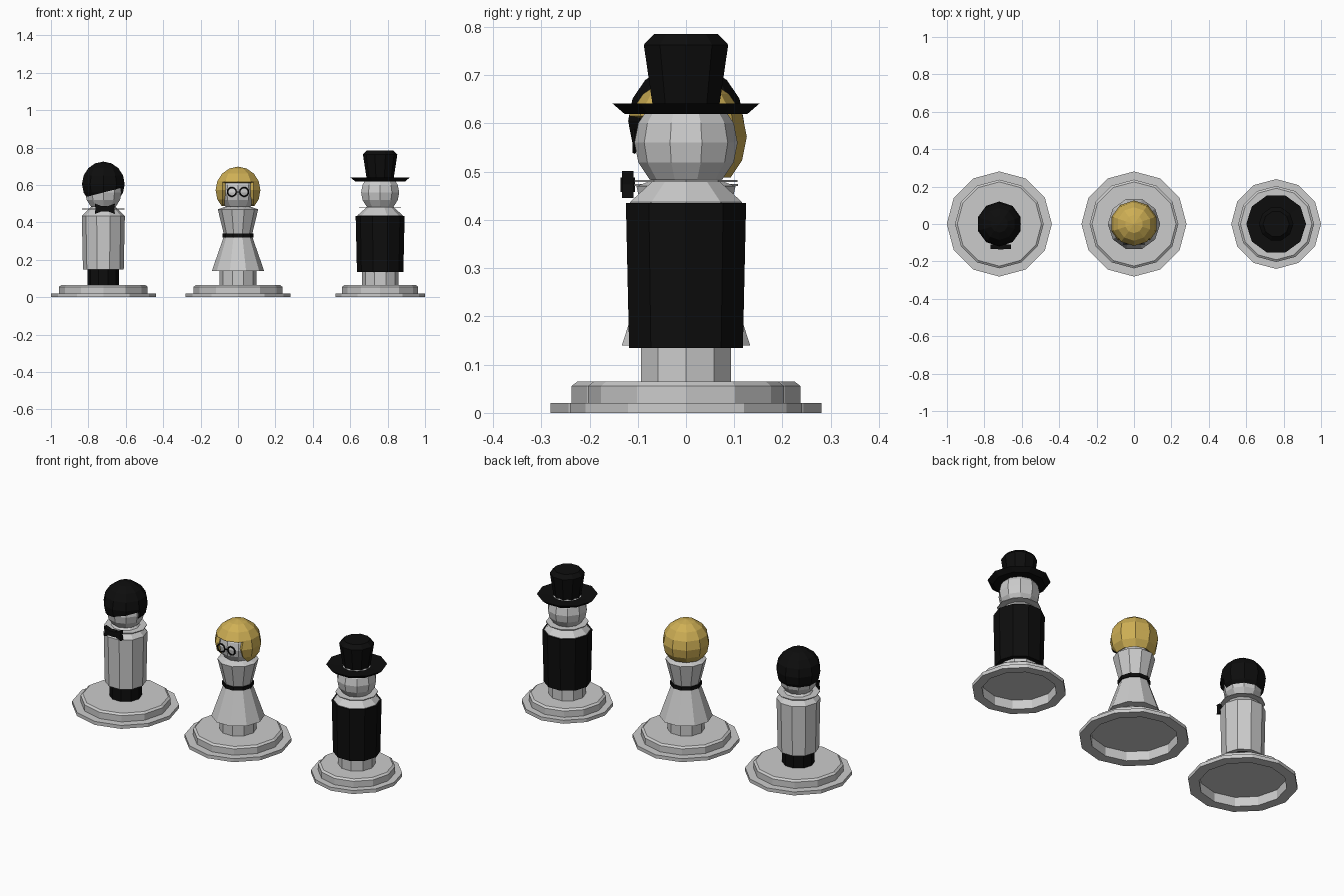
import bpy, bmesh, math
from mathutils import Vector

if "Cube" in bpy.data.objects:
    bpy.data.objects.remove(bpy.data.objects["Cube"])


def material(name, rgb):
    m = bpy.data.materials.new(name)
    m.diffuse_color = (*rgb, 1)
    m.use_nodes = True
    m.node_tree.nodes["Principled BSDF"].inputs["Base Color"].default_value = m.diffuse_color
    return m


BLACK = material("black", (0.004, 0.004, 0.004))
BLONDE = material("blonde", (0.62, 0.43, 0.09))


def finish(bm, name, loc, mat):
    bmesh.ops.recalc_face_normals(bm, faces=bm.faces)
    me = bpy.data.meshes.new(name)
    bm.to_mesh(me)
    bm.free()
    ob = bpy.data.objects.new(name, me)
    ob.location = loc
    bpy.context.collection.objects.link(ob)
    if mat:
        me.materials.append(mat)
    return ob


def lathe(name, x, profile, mat=None, n=10):
    """Revolve (radius, z) points into a capped faceted solid."""
    bm = bmesh.new()
    rings = [[bm.verts.new((r * math.cos(math.tau * i / n), r * math.sin(math.tau * i / n), z))
              for i in range(n)] for r, z in profile]
    for a, b in zip(rings, rings[1:]):
        for i in range(n):
            j = (i + 1) % n
            bm.faces.new((a[i], a[j], b[j], b[i]))
    bm.faces.new(rings[0][::-1])
    bm.faces.new(rings[-1])
    return finish(bm, name, (x, 0, 0), mat)


def sphere(name, x, z, r, mat=None):
    bm = bmesh.new()
    bmesh.ops.create_uvsphere(bm, u_segments=10, v_segments=8, radius=r)
    return finish(bm, name, (x, 0, z), mat)


def hair(name, x, z, r, planes, is_open, mat):
    """Sphere shell, split along planes, with the open faces removed."""
    bm = bmesh.new()
    bmesh.ops.create_uvsphere(bm, u_segments=10, v_segments=8, radius=r)
    for co, no in planes:
        bmesh.ops.bisect_plane(bm, geom=bm.verts[:] + bm.edges[:] + bm.faces[:],
                               plane_co=co, plane_no=no)
    gone = [f for f in bm.faces if is_open(f.calc_center_median())]
    bmesh.ops.delete(bm, geom=gone, context='FACES')
    ob = finish(bm, name, (x, 0, z), mat)
    mod = ob.modifiers.new("thickness", 'SOLIDIFY')
    mod.thickness = 0.022
    return ob


def base(name, x, r, tier):
    lathe(name, x, [(tier - 0.012, 0.053), (tier - 0.012, 0), (r, 0), (r, 0.02),
                    (tier, 0.02), (tier, 0.056), (tier - 0.012, 0.065)], n=12)


XA, XB, XC = -0.72, 0.0, 0.76

# Stepped hollow bases
base("left_base", XA, 0.281, 0.237)
base("middle_base", XB, 0.281, 0.237)
base("right_base", XC, 0.24, 0.203)

# Left figure: trousers, shirt, collar, head
lathe("left_trousers", XA, [(0.085, 0.058), (0.085, 0.16)], BLACK)
lathe("left_shirt", XA, [(0.109, 0.147), (0.115, 0.435), (0.065, 0.485)])
lathe("left_collar", XA, [(0.113, 0.470), (0.113, 0.474)])
sphere("left_head", XA, 0.56, 0.102)

# Left hair with a slanted fringe
hair("left_hair", XA, 0.605, 0.12,
     [((0, 0, -0.078), (0, 0, 1)), ((0, 0, -0.045), (-0.26, 0, 1)),
      ((0, -0.02, 0), (0, 1, 0))],
     lambda c: c.z < -0.078 or (c.y < -0.02 and c.z < -0.045 + 0.26 * c.x), BLACK)

# Bow tie: two wings narrowing to a knot
bm = bmesh.new()
half = [(0.012, 0.012), (0.054, 0.028), (0.05, 0), (0.054, -0.028), (0.012, -0.012)]
outline = half + [(-px, pz) for px, pz in reversed(half)]
face = bm.faces.new([bm.verts.new((px, -0.012, pz)) for px, pz in outline])
ext = bmesh.ops.extrude_face_region(bm, geom=[face])
for v in ext["geom"]:
    if isinstance(v, bmesh.types.BMVert):
        v.co.y += 0.024
knot = bmesh.ops.create_cube(bm, size=0.03)
finish(bm, "bow_tie", (XA + 0.008, -0.121, 0.473), BLACK)

# Middle figure: legs, skirt, belt, bodice, head
lathe("middle_legs", XB, [(0.098, 0.058), (0.098, 0.15)])
lathe("skirt", XB, [(0.14, 0.14), (0.074, 0.33)])
lathe("belt", XB, [(0.083, 0.320), (0.083, 0.341)], BLACK)
lathe("bodice", XB, [(0.074, 0.33), (0.108, 0.47), (0.065, 0.485)])
sphere("middle_head", XB, 0.56, 0.102)

# Bobbed hair framing the face
hair("bob_hair", XB, 0.572, 0.126,
     [((0, 0, -0.084), (0, 0, 1)), ((0, 0, 0.043), (0, 0, 1)), ((0.084, 0, 0), (1, 0, 0)),
      ((-0.084, 0, 0), (1, 0, 0)), ((0, -0.03, 0), (0, 1, 0))],
     lambda c: c.z < -0.084 or (abs(c.x) < 0.084 and c.y < -0.03 and c.z < 0.043), BLONDE)

# Round glasses and bridge
for side in (-1, 1):
    bpy.ops.mesh.primitive_torus_add(
        major_radius=0.023, minor_radius=0.004, major_segments=14, minor_segments=5,
        location=(XB + side * 0.033, -0.107, 0.563), rotation=(math.pi / 2, 0, 0))
    bpy.context.object.name = "lens_rim"
    bpy.context.object.data.materials.append(BLACK)
bm = bmesh.new()
bmesh.ops.create_cube(bm, size=1)
bmesh.ops.scale(bm, vec=Vector((0.022, 0.006, 0.006)), verts=bm.verts)
finish(bm, "glasses_bridge", (XB, -0.107, 0.563), BLACK)

# Right figure: legs, coat, shoulders, collar, head
lathe("right_legs", XC, [(0.098, 0.058), (0.098, 0.15)])
lathe("coat", XC, [(0.124, 0.135), (0.131, 0.435)], BLACK)
lathe("right_shoulders", XC, [(0.122, 0.43), (0.122, 0.437), (0.065, 0.487)])
lathe("right_collar", XC, [(0.112, 0.479), (0.112, 0.483)])
sphere("right_head", XC, 0.56, 0.107)

# Top hat
lathe("hat_brim", XC, [(0.133, 0.619), (0.16, 0.641), (0.075, 0.634)], BLACK)
lathe("hat_crown", XC, [(0.07, 0.62), (0.092, 0.763), (0.07, 0.785)], BLACK)
